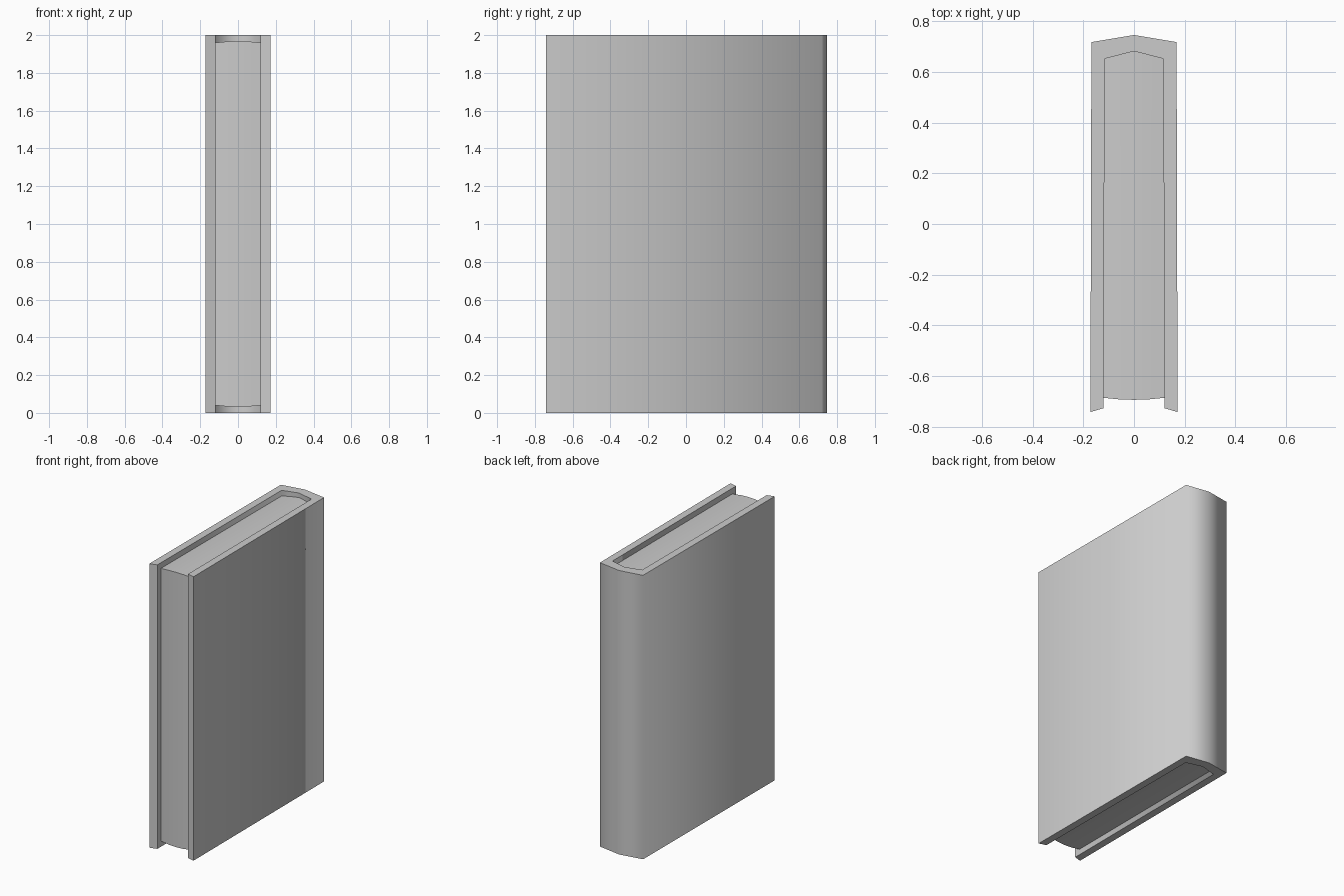
import bpy
import bmesh

cube = bpy.data.objects.get("Cube")
if cube:
    bpy.data.objects.remove(cube, do_unlink=True)

grey = bpy.data.materials.new("grey")
grey.use_nodes = True
grey.diffuse_color = (0.6, 0.6, 0.6, 1)
shader = next(n for n in grey.node_tree.nodes if n.type == "BSDF_PRINCIPLED")
shader.inputs["Base Color"].default_value = grey.diffuse_color
shader.inputs["Roughness"].default_value = 0.8


def finish(bm, name):
    bmesh.ops.recalc_face_normals(bm, faces=bm.faces[:])
    mesh = bpy.data.meshes.new(name)
    bm.to_mesh(mesh)
    bm.free()
    mesh.materials.append(grey)
    obj = bpy.data.objects.new(name, mesh)
    bpy.context.collection.objects.link(obj)
    return obj


# Cover: two boards and a pointed spine, as a wrapped strip of wall sections
HEIGHT = 2.0
half = [((0.172, -0.742), (0.12, -0.727)), ((0.168, 0.718), (0.116, 0.652))]
middle = [((0, 0.746), (0, 0.682))]
sections = half + middle + [tuple((-x, y) for x, y in s) for s in reversed(half)]

bm = bmesh.new()
rings = []
for outer, inner in sections:
    rings.append([bm.verts.new((x, y, z)) for (x, y), z in
                  ((outer, 0), (outer, HEIGHT), (inner, HEIGHT), (inner, 0))])
for a, b in zip(rings, rings[1:]):
    for i in range(4):
        j = (i + 1) % 4
        bm.faces.new((a[i], a[j], b[j], b[i]))
for end in (rings[0], rings[-1]):
    bm.faces.new(end)
bm.normal_update()

# Smooth walls around the spine, crisp rims and fore edges
for face in bm.faces:
    face.smooth = abs(face.normal.z) < 0.5
for edge in bm.edges:
    at_front = all(v.co.y < -0.7 for v in edge.verts)
    on_rim = edge.verts[0].co.z == edge.verts[1].co.z
    edge.smooth = not (at_front or on_rim)
finish(bm, "cover")

# Page block: bulges slightly at the fore edge, top and bottom
bm = bmesh.new()
columns = []
STEPS = 4
for k in range(STEPS + 1):
    t = 2 * k / STEPS - 1
    bulge = 0.008 * (1 - t * t)
    front, back = -0.686 - bulge, 0.682 - 0.03 * abs(t)
    low, high = 0.04 - bulge, 1.96 + bulge
    columns.append([bm.verts.new((x, y, z)) for x, y, z in
                    ((0.12 * t, front, low), (0.12 * t, front, high),
                     (0.116 * t, back, high), (0.116 * t, back, low))])
for a, b in zip(columns, columns[1:]):
    for i in range(4):
        j = (i + 1) % 4
        bm.faces.new((a[i], a[j], b[j], b[i]))
for end in (columns[0], columns[-1]):
    bm.faces.new(end)
pages = finish(bm, "pages")
bpy.ops.object.select_all(action="DESELECT")
pages.select_set(True)
bpy.context.view_layer.objects.active = pages
bpy.ops.object.shade_smooth_by_angle(angle=0.5)
